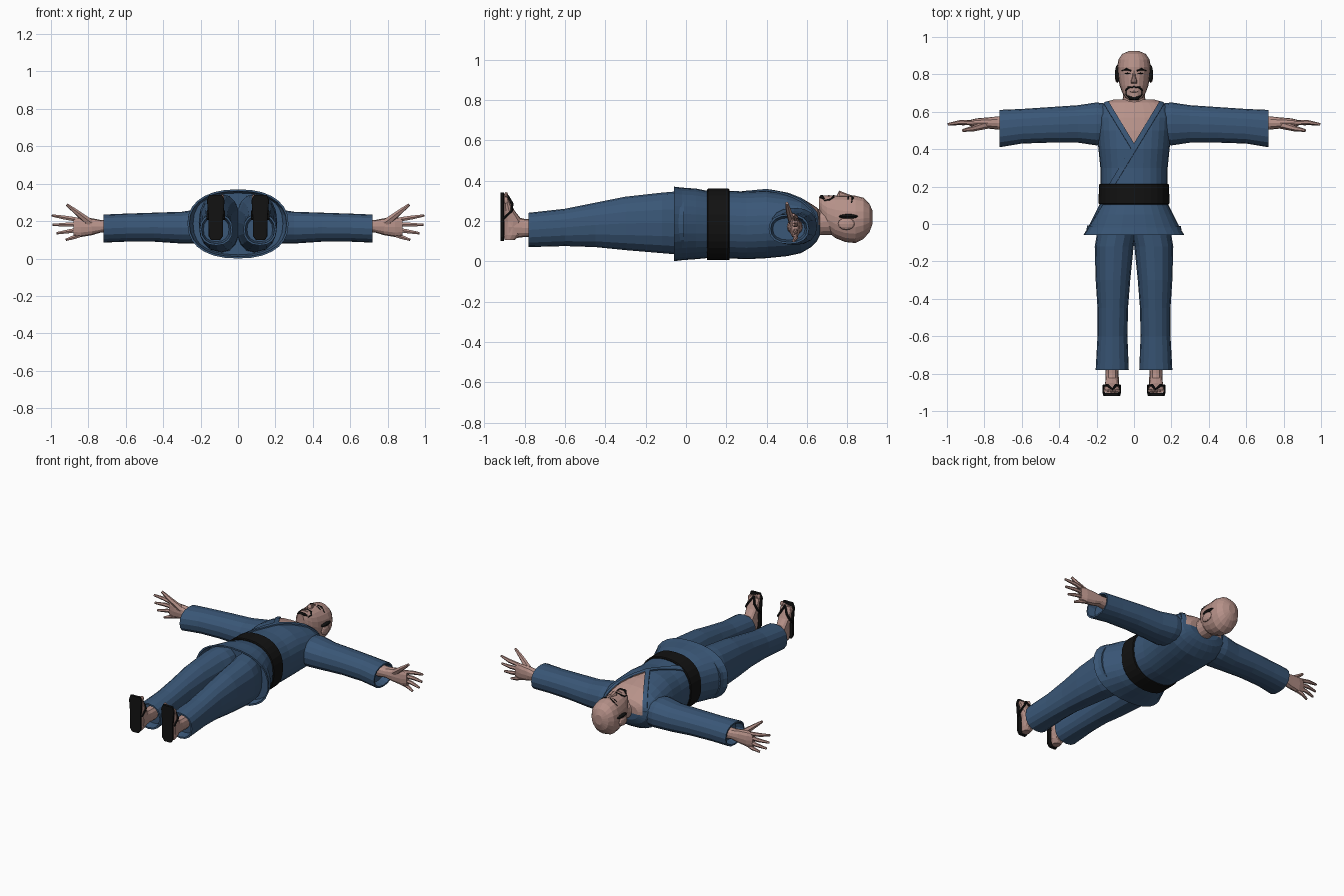
import bpy, bmesh, math
from mathutils import Vector
from mathutils.bvhtree import BVHTree

if "Cube" in bpy.data.objects:
    bpy.data.objects.remove(bpy.data.objects["Cube"], do_unlink=True)


def material(name, rgb):
    m = bpy.data.materials.new(name)
    m.use_nodes = True
    m.diffuse_color = (*rgb, 1)
    m.node_tree.nodes["Principled BSDF"].inputs["Base Color"].default_value = (*rgb, 1)
    return m


BLUE = material("blue cloth", (.042, .095, .185))
SKIN = material("skin", (.47, .285, .25))
BLACK = material("black", (.006, .006, .006))
SIDES = (("left", 1), ("right", -1))


def add_object(name, bm, *mats):
    bmesh.ops.recalc_face_normals(bm, faces=bm.faces)
    mesh = bpy.data.meshes.new(name)
    bm.to_mesh(mesh)
    for m in mats:
        mesh.materials.append(m)
    obj = bpy.data.objects.new(name, mesh)
    bpy.context.collection.objects.link(obj)
    return obj


def loft(rings, axis, sides=20, power=2.3, mirror=1, hollow=False):
    """Join rounded sections (position, low a, high a, low b, high b), in hundredths."""
    rings = list(rings)
    if hollow:  # turn the open end inward to show a hem
        t, a, b, c, d = rings[-1]
        back = math.copysign(5, rings[-2][0] - t)
        rings += [(t, a + 1, b - 1, c + 1, d - 1), (t + back, a + 2, b - 2, c + 2, d - 2)]
    bm = bmesh.new()
    loops = []
    for t, a0, a1, b0, b1 in rings:
        loop = []
        for i in range(sides):
            ang = math.tau * i / sides
            u, v = (math.copysign(abs(f) ** (2 / power), f) for f in (math.cos(ang), math.sin(ang)))
            a = (a0 + a1) / 2 + u * (a1 - a0) / 2
            b = (b0 + b1) / 2 + v * (b1 - b0) / 2
            p = {"x": (t, a, b), "y": (a, t, b), "z": (a, b, t)}[axis]
            loop.append(bm.verts.new((p[0] * mirror / 100, p[1] / 100, p[2] / 100)))
        loops.append(loop)
    for low, high in zip(loops, loops[1:]):
        for i in range(sides):
            j = (i + 1) % sides
            bm.faces.new((low[i], low[j], high[j], high[i]))
    bm.faces.new(loops[0])
    bm.faces.new(loops[-1])
    return bm


def tube(name, points, radii, mat):
    """Round strand through the points, with its own radius at each."""
    curve = bpy.data.curves.new(name, "CURVE")
    curve.dimensions = "3D"
    curve.bevel_depth = 1
    curve.bevel_resolution = 1
    curve.use_fill_caps = True
    spline = curve.splines.new("POLY")
    spline.points.add(len(points) - 1)
    for sp, p, r in zip(spline.points, points, radii):
        sp.co = (*p, 1)
        sp.radius = r
    temp = bpy.data.objects.new(name + "_path", curve)
    bpy.context.collection.objects.link(temp)
    graph = bpy.context.evaluated_depsgraph_get()
    mesh = bpy.data.meshes.new_from_object(temp.evaluated_get(graph))
    bpy.data.objects.remove(temp, do_unlink=True)
    mesh.materials.clear()
    mesh.materials.append(mat)
    mesh.polygons.foreach_set("use_smooth", [False] * len(mesh.polygons))
    bpy.context.collection.objects.link(bpy.data.objects.new(name, mesh))


def ellipsoid(name, centre, size, mat):
    bm = bmesh.new()
    bmesh.ops.create_uvsphere(bm, u_segments=10, v_segments=6, radius=1)
    bmesh.ops.scale(bm, vec=size, verts=bm.verts)
    bmesh.ops.translate(bm, vec=centre, verts=bm.verts)
    add_object(name, bm, mat)


# Jacket body: one loft, cut along the neckline
jacket = loft([(66.5, -11, 11, 13, 24), (65, -16, 16, 10, 26.5), (62, -19, 19, 7, 28.5),
               (57, -20.5, 20.5, 4, 31.5), (50, -20, 20, 2.5, 33.5), (40, -19, 19, 1.5, 35),
               (30, -18, 18, 1, 34.5), (20, -18, 18, 1.5, 35), (10, -18.5, 18.5, 1.5, 35),
               (5, -21, 21, 1, 36), (-2, -24.5, 24.5, .5, 36.5), (-6, -27, 27, 0, 37)],
              "y", sides=28, hollow=True)
vee = Vector((0, .43, 0))
normals = {s: Vector((.854 * s, -.52, 0)) for _, s in SIDES}
band = .028


def cut(point, normal):
    bmesh.ops.bisect_plane(jacket, geom=jacket.verts[:] + jacket.edges[:] + jacket.faces[:],
                           plane_co=point, plane_no=normal)


cut((0, 0, .18), (0, 0, 1))
for n in normals.values():
    cut(vee, n)
    cut(vee + n * band, n)
lapels = []
for f in jacket.faces:
    c = f.calc_center_median()
    left, right = ((c - vee).dot(normals[s]) for s in (1, -1))
    if c.z < .18 or c.y < -.055:
        continue
    if left < 0 and right < 0:
        f.material_index = 1
    elif 0 < left < band or (0 < right < band and left < 0):
        if f.normal.length == 0 or c.z > .2:
            lapels.append(f)
raised = bmesh.ops.extrude_face_region(jacket, geom=lapels)["geom"]
bmesh.ops.translate(jacket, vec=(0, .002, .008),
                    verts=[v for v in raised if isinstance(v, bmesh.types.BMVert)])
add_object("jacket", jacket, BLUE, SKIN)

# Belt
add_object("belt", loft([(10.5, -18.5, 18.5, .7, 35.5), (11, -19, 19, .5, 36),
                         (21, -18.7, 18.7, .5, 36), (21.5, -18.2, 18.2, .7, 35.5)],
                        "y", sides=28), BLACK)

# Neck and bald head
add_object("neck", loft([(58, -10, 10, 12, 28), (64, -8, 8, 12.5, 26.5), (67, -6, 6, 13, 25.5),
                         (74, -5.5, 5.5, 13, 27)], "y", sides=16, power=2), SKIN)
head = loft([(66, -2.5, 2.5, 25, 32), (67.5, -4.5, 4.5, 20, 32.5), (70, -6.2, 6.2, 15, 32.5),
             (74, -7.7, 7.7, 11.5, 32.5), (79, -8.5, 8.5, 9.5, 32.5), (84, -9, 9, 9, 32.5),
             (88, -8.3, 8.3, 11, 31.5), (91, -6.2, 6.2, 14.5, 28.5), (92.5, -2.5, 2.5, 18.5, 25)],
            "y", power=2.15)
add_object("head", head, SKIN)
face_tree = BVHTree.FromBMesh(head)


def drape(name, path, radii, mat):
    """Lay a strand on the face."""
    pts = [face_tree.ray_cast(Vector((x, y, 1)), Vector((0, 0, -1)))[0] for x, y in path]
    tube(name, pts, radii, mat)


add_object("nose", loft([(75, -1.8, 1.8, 30, 33), (76, -1.7, 1.7, 30, 35), (79, -.9, .9, 30, 33.8),
                         (82, -.7, .7, 30, 32.7)], "y", sides=8, power=2), SKIN)
for side, s in SIDES:
    drape(side + "_eyebrow", [(s * .015, .819), (s * .04, .828), (s * .066, .82)],
          (.005, .006, .003), BLACK)
    drape(side + "_eye", [(s * .02, .803), (s * .035, .806), (s * .05, .803)],
          (.002, .004, .002), BLACK)
    drape(side + "_moustache", [(0, .733), (s * .03, .73), (s * .043, .715), (s * .04, .685)],
          (.004, .006, .005, .004), BLACK)
    ellipsoid(side + "_ear", (s * .09, .795, .185), (.013, .042, .03), SKIN)
    ellipsoid(side + "_side_hair", (s * .087, .805, .222), (.015, .048, .012), BLACK)
drape("lower_lip", [(-.02, .709), (0, .707), (.02, .709)], (.003, .005, .003), SKIN)
drape("goatee", [(-.034, .685), (-.018, .672), (.018, .672), (.034, .685)],
      (.005, .011, .011, .005), BLACK)

for side, s in SIDES:
    # Sleeve, hand and fingers
    add_object(side + "_sleeve", loft([(12, 44, 64, 9, 26), (20, 42, 65, 8, 26.5),
               (30, 43.5, 63.5, 8, 25), (45, 43.5, 62.5, 9, 24.5), (60, 43, 61.5, 9, 24),
               (72, 41, 61, 8.5, 23.5)], "x", sides=16, mirror=s, hollow=True), BLUE)
    add_object(side + "_hand", loft([(64, 50, 58, 13, 21), (73, 50.5, 57.5, 14, 20.5),
               (78, 51, 57, 12.5, 21.5), (84, 51.5, 56.5, 11.5, 22), (88, 52.5, 55.5, 12, 22)],
               "x", sides=12, mirror=s), SKIN)
    tips = ((.995, .23), (.99, .18), (.97, .135), (.92, .1))
    for i, (x, z) in enumerate(tips):
        root = Vector((s * (.86 - .01 * i), .54, .208 - .026 * i))
        tip = Vector((s * x, .533, z))
        middle = root.lerp(tip, .5) + Vector((0, .008, 0))
        tube(f"{side}_finger_{i + 1}", (root, middle, tip), (.013, .012, .007), SKIN)
    tube(side + "_thumb", [(s * .79, .53, .19), (s * .86, .51, .245), (s * .915, .5, .288)],
         (.022, .015, .008), SKIN)

    # Trouser leg
    add_object(side + "_trouser_leg", loft([(4, -1, 17, 3, 34), (-6, -1, 20, 3.5, 34.5),
               (-12, .2, 21, 4, 34), (-30, 2, 20.5, 5.5, 32), (-45, 3.2, 19.5, 7, 29),
               (-60, 3.5, 19.5, 7.5, 26), (-78, 2.8, 20.5, 7, 24)],
               "y", sides=16, mirror=s, hollow=True), BLUE)

    # Ankle, foot and toes
    add_object(side + "_ankle", loft([(-70, 8, 15.5, 12, 21), (-80, 8.2, 15.2, 12, 21),
               (-88, 8, 15.5, 11, 23)], "y", sides=12, mirror=s), SKIN)
    add_object(side + "_foot", loft([(10.5, 9.5, 14.5, -90, -85), (13, 8.3, 15.3, -90.5, -82),
               (20, 8.2, 15.5, -90.5, -81), (25, 7.8, 16, -90.5, -85),
               (30, 7.6, 16.2, -90.5, -87.5), (32, 8, 16, -90.5, -88.5)],
               "z", sides=12, mirror=s), SKIN)
    for i in range(5):
        ellipsoid(f"{side}_toe_{i + 1}", (s * (.086 + .0175 * i), -.892, .325 - .006 * i),
                  (.012 - .001 * i, .011, .018), SKIN)

    # Sandal: sole and thong straps
    add_object(side + "_sandal_sole", loft([(10, 9.5, 14.5, -92, -90.3), (12, 8, 15.7, -92, -90.3),
               (22, 7.9, 15.8, -92, -90.3), (31, 7.2, 16.6, -92, -90.3),
               (34, 8.5, 15.5, -92, -90.3)], "z", sides=16, power=6, mirror=s), BLACK)
    for edge, x in (("inner", .076), ("outer", .162)):
        tube(f"{side}_{edge}_strap", [(s * x, -.905, .21), (s * x, -.865, .25),
             (s * (x + .119) / 2, -.862, .285), (s * .115, -.885, .325)],
             (.006, .007, .007, .006), BLACK)
